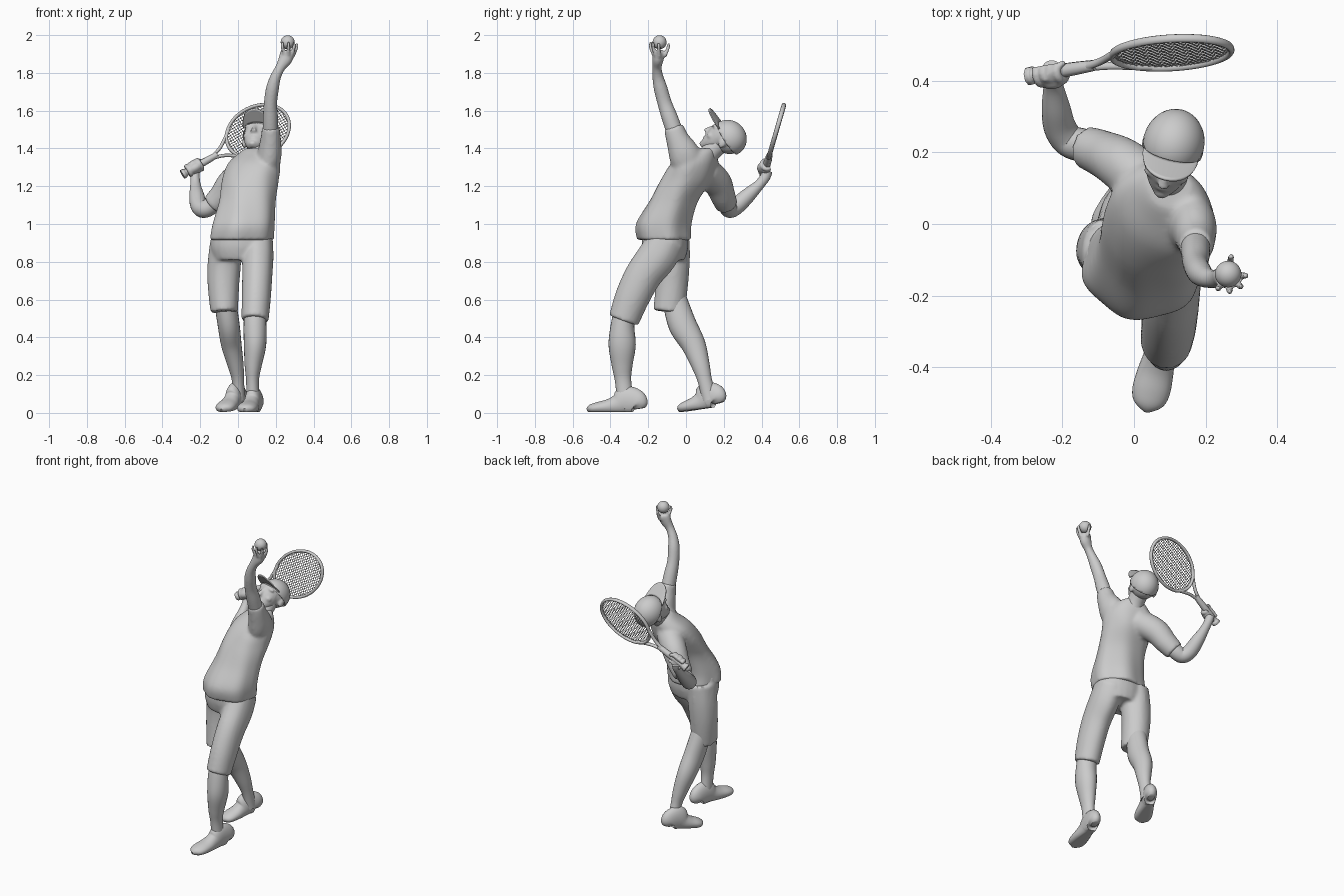
import bpy, bmesh, math
from mathutils import Vector, Matrix, Quaternion

if "Cube" in bpy.data.objects:
    bpy.data.objects.remove(bpy.data.objects["Cube"])

grey = bpy.data.materials.new("plain_grey")
grey.use_nodes = True
GREY = (0.6, 0.6, 0.6, 1)
grey.diffuse_color = GREY
grey.node_tree.nodes["Principled BSDF"].inputs["Base Color"].default_value = GREY


def spline(keys, steps, closed=False):
    """Smooth path through keys of (x, y, z, width, depth, yaw)."""
    k = [list(p) + [0] * (6 - len(p)) for p in keys]
    n, out = len(k), []
    for i in range(n if closed else n - 1):
        pick = [(i + d) % n if closed else min(max(i + d, 0), n - 1) for d in (-1, 0, 1, 2)]
        a, b, c, d = (k[j] for j in pick)
        for s in range(steps):
            t = s / steps
            out.append([0.5 * (2 * q + (r - p) * t + (2 * p - 5 * q + 4 * r - w) * t * t
                               + (3 * q - p - 3 * r + w) * t ** 3) for p, q, r, w in zip(a, b, c, d)])
    return out if closed else out + [k[-1]]


def tube(bm, keys, side=(1, 0, 0), seg=24, steps=5, closed=False, level=False, folds=0):
    """Loft elliptical rings along a path; level keeps the rings horizontal."""
    pts = spline(keys, steps, closed)
    n, rings = len(pts), []
    for i, p in enumerate(pts):
        lo, hi = (i - 1, (i + 1) % n) if closed else (max(i - 1, 0), min(i + 1, n - 1))
        tan = Vector((0, 0, 1)) if level else (Vector(pts[hi][:3]) - Vector(pts[lo][:3])).normalized()
        u = Vector(side)
        u = (u - tan * u.dot(tan)).normalized()
        u = Quaternion(tan, math.radians(p[5])) @ u
        v = tan.cross(u)
        ring = []
        for j in range(seg):
            a = math.tau * j / seg
            f = 1 + folds * math.sin(6 * a) * (1 - i / n)
            ring.append(bm.verts.new(Vector(p[:3]) + f * (u * p[3] * math.cos(a) + v * p[4] * math.sin(a))))
        rings.append(ring)
    for i in range(n if closed else n - 1):
        a, b = rings[i], rings[(i + 1) % n]
        for j in range(seg):
            m = (j + 1) % seg
            bm.faces.new((a[j], a[m], b[m], b[j]))
    if not closed:
        bm.faces.new(rings[0])
        bm.faces.new(rings[-1])


def blob(bm, loc, radii, rot=None):
    m = Matrix.Translation(loc) @ (rot or Matrix()) @ Matrix.Diagonal((*radii, 1))
    return bmesh.ops.create_uvsphere(bm, u_segments=32, v_segments=20, radius=1, matrix=m)["verts"]


def finish(name, bm, matrix=None, fuse=0, smooth=6):
    """Make the object; fuse blends overlapping pieces into one skin."""
    bmesh.ops.recalc_face_normals(bm, faces=bm.faces)
    me = bpy.data.meshes.new(name)
    bm.to_mesh(me)
    bm.free()
    me.materials.append(grey)
    me.shade_smooth()
    me.set_sharp_from_angle(angle=math.radians(50))
    ob = bpy.data.objects.new(name, me)
    bpy.context.collection.objects.link(ob)
    if matrix:
        ob.matrix_world = matrix
    if fuse:
        r = ob.modifiers.new("fuse", "REMESH")
        r.mode, r.voxel_size, r.use_smooth_shade = "VOXEL", fuse, True
        s = ob.modifiers.new("soften", "SMOOTH")
        s.factor, s.iterations = 0.5, smooth
    return ob


# Shirt: leaning, twisted torso with two sleeves
bm = bmesh.new()
tube(bm, [(.02, -.115, .915, .168, .142), (.03, -.118, 1.0, .163, .146), (.05, -.065, 1.12, .148, .13, -8),
          (.065, 0, 1.23, .15, .135, -20), (.085, .045, 1.32, .145, .115, -30),
          (.1, .08, 1.375, .1, .08, -30), (.1, .1, 1.4, .062, .06, -30)], level=True, folds=.035, seg=48)
tube(bm, [(.14, .03, 1.25, .06, .08), (.165, -.005, 1.36, .065, .085), (.173, -.045, 1.45, .054, .062),
          (.173, -.066, 1.515, .046, .052)])
tube(bm, [(.05, .1, 1.28, .08, .08), (-.03, .165, 1.22, .078, .075), (-.085, .195, 1.15, .068, .066),
          (-.135, .215, 1.1, .06, .06)], side=(0, 0, 1))
finish("shirt", bm, fuse=.01, smooth=7)

# Shorts: hips and two loose legs
bm = bmesh.new()
tube(bm, [(.02, -.11, .97, .155, .12), (.02, -.11, .88, .165, .122), (.018, -.11, .81, .145, .105)], level=True)
tube(bm, [(.105, -.1, .92, .08, .1), (.105, -.15, .83, .083, .105), (.102, -.225, .73, .08, .098),
          (.097, -.285, .61, .077, .092), (.09, -.33, .49, .072, .082)], folds=-.02)
tube(bm, [(-.065, -.08, .92, .08, .1), (-.072, -.07, .8, .088, .09), (-.077, -.075, .68, .084, .086),
          (-.073, -.09, .535, .073, .084)], folds=-.02)
finish("shorts", bm, fuse=.01, smooth=6)

# Bare legs
legs = {
    "left_leg": [(.092, -.31, .58, .055, .06), (.09, -.335, .47, .06, .062), (.09, -.338, .36, .059, .072),
                 (.08, -.338, .25, .045, .055), (.077, -.333, .17, .034, .043), (.08, -.32, .06, .036, .045)],
    "right_leg": [(-.07, -.06, .6, .058, .065), (-.05, -.02, .47, .058, .074), (-.035, .04, .36, .054, .064),
                  (-.012, .078, .25, .042, .048), (0, .1, .17, .032, .038), (.003, .125, .07, .034, .04)]}
for name, keys in legs.items():
    bm = bmesh.new()
    tube(bm, keys)
    finish(name, bm)

# Shoes: lofted from heel to toe, flattened underneath, standing on a sole
SHOE = [(0, .02, .05), (.02, .036, .1), (.1, .04, .13), (.28, .042, .14), (.42, .043, .1),
        (.6, .05, .073), (.8, .053, .058), (.93, .042, .045), (1, .012, .025)]
for name, heel, toe in (("left_shoe", Vector((.1, -.245, 0)), Vector((.035, -.52, 0))),
                        ("right_shoe", Vector((.015, .178, .03)), Vector((-.085, -.035, 0)))):
    bm = bmesh.new()
    run = toe - heel
    side = Vector((-run.y, run.x, 0))
    tube(bm, [(t * run.length, 0, h * .45, w, h * .55) for t, w, h in SHOE], side=(0, 1, 0))
    for v in bm.verts:
        v.co.z = max(v.co.z, .004)
    turn = run.to_track_quat("X", "Z").to_matrix().to_4x4()
    finish(name, bm, Matrix.Translation(heel) @ turn)

# Left arm, reaching straight up with an open hand
bm = bmesh.new()
tube(bm, [(.172, -.05, 1.46, .042, .045), (.172, -.085, 1.56, .04, .043), (.172, -.113, 1.64, .035, .038),
          (.183, -.135, 1.72, .034, .036), (.2, -.149, 1.78, .028, .029), (.225, -.154, 1.83, .026, .025),
          (.252, -.148, 1.875, .037, .03), (.26, -.144, 1.91, .034, .03), (.262, -.144, 1.92, .02, .016)])
BALL = Vector((.263, -.14, 1.962))
for deg, reach in ((80, .2), (235, .9), (275, .9), (315, .8), (355, .5)):
    out = Vector((math.cos(math.radians(deg)), math.sin(math.radians(deg)), 0))
    spots = [BALL + out * d + Vector((0, 0, h)) for d, h in
             ((.025, -.075), (.04, -.045), (.049, -.018), (.047, -.008 + .014 * reach))]
    tube(bm, [(*p, r, r) for p, r in zip(spots, (.012, .01, .009, .005))], seg=10)
finish("left_arm", bm, fuse=.006, smooth=3)

# Ball
bm = bmesh.new()
blob(bm, BALL, (.037,) * 3)
finish("ball", bm)

# Right arm, bent behind the back
bm = bmesh.new()
tube(bm, [(-.05, .18, 1.18, .045, .045), (-.13, .215, 1.105, .047, .047), (-.18, .232, 1.078, .046, .046),
          (-.207, .27, 1.098, .045, .045), (-.218, .325, 1.148, .04, .04), (-.225, .385, 1.205, .028, .028),
          (-.228, .42, 1.25, .027, .025), (-.23, .43, 1.28, .028, .028)], side=(0, 0, 1))
finish("right_arm", bm)

# Racket frame of reference: x along the handle, y across the face, z through the strings
u = Vector((.86, .14, .49)).normalized()
n = Vector((0, .96, -.28))
n = (n - u * n.dot(u)).normalized()
v = n.cross(u)
racket = Matrix.Translation((.105, .478, 1.49)) @ Matrix((u, v, n)).transposed().to_4x4()
LONG, WIDE = .176, .136

bm = bmesh.new()
tube(bm, [(LONG * math.cos(a), WIDE * math.sin(a), 0, .012, .009)
          for a in (math.tau * i / 24 for i in range(24))], side=(0, 0, 1), seg=10, steps=3, closed=True)
for s in (-1, 1):
    tube(bm, [(-.27, s * .007, 0, .012, .009), (-.215, s * .026, 0, .011, .009),
              (-.15, s * .07, 0, .011, .009), (-.12, s * .095, 0, .01, .008)], side=(0, 0, 1), seg=10)
finish("racket_frame", bm, racket)

bm = bmesh.new()
tube(bm, [(-.465, 0, 0, .026, .026), (-.45, 0, 0, .026, .026), (-.435, 0, 0, .02, .02),
          (-.33, 0, 0, .02, .02), (-.25, 0, 0, .016, .016)], side=(0, 0, 1), seg=8, steps=3)
finish("racket_handle", bm, racket)

# Strings in both directions, cut to the oval
bm = bmesh.new()
for long, wide, count, swap in ((LONG, WIDE, 20, False), (WIDE, LONG, 26, True)):
    for i in range(1, count):
        c = wide * (2 * i / count - 1)
        h = long * math.sqrt(1 - (c / wide) ** 2)
        ends = [(c, e, 0) if swap else (e, c, 0) for e in (-h, h)]
        tube(bm, [(*p, .0016, .0016) for p in ends], side=(0, 0, 1), seg=6, steps=1)
finish("racket_strings", bm, racket)

# Right hand gripping the handle
bm = bmesh.new()
blob(bm, (-.39, .008, -.012), (.046, .027, .034))
for i in range(4):
    x = -.425 + i * .022
    tube(bm, [(x, .027 * math.cos(a), .027 * math.sin(a), .0125, .0125)
              for a in (math.radians(d) for d in range(150, 421, 45))], side=(1, 0, 0), seg=10)
tube(bm, [(-.4, -.02, -.024, .014, .014), (-.36, -.027, 0, .012, .012), (-.335, -.018, .018, .008, .008)],
     side=(0, 0, 1), seg=10)
finish("right_hand", bm, racket, fuse=.006, smooth=3)

# Neck
bm = bmesh.new()
tube(bm, [(.095, .09, 1.32, .058, .055), (.1, .135, 1.385, .052, .052), (.105, .195, 1.44, .054, .054)])
finish("neck", bm)

# Head tilted back; locally the face looks along -y
head = (Matrix.Translation((.11, .222, 1.457)) @ Matrix.Rotation(math.radians(-14), 4, "Z")
        @ Matrix.Rotation(math.radians(-35), 4, "X"))
bm = bmesh.new()
blob(bm, (0, 0, 0), (.077, .094, .083))
tube(bm, [(0, -.03, .03, .07, .068), (0, -.04, -.03, .067, .068), (0, -.052, -.08, .053, .056),
          (0, -.07, -.112, .03, .035), (0, -.075, -.122, .015, .02)], level=True)
tube(bm, [(0, -.092, .012, .01, .01), (0, -.112, -.022, .012, .012), (0, -.119, -.037, .017, .013),
          (0, -.1, -.05, .012, .01)], level=True, seg=12)
blob(bm, (0, -.099, -.072), (.024, .013, .011))
blob(bm, (0, -.098, -.105), (.02, .014, .015))
for s in (-1, 1):
    blob(bm, (s * .032, -.082, .014), (.03, .016, .012))
    blob(bm, (s * .038, -.072, -.04), (.025, .024, .02))
    blob(bm, (s * .075, .008, -.028), (.012, .02, .03))
finish("head", bm, head, fuse=.006, smooth=4)

# Cap: dome cut along a sloping rim
bm = bmesh.new()
blob(bm, (0, .003, 0), (.086, .1, .094))
bmesh.ops.bisect_plane(bm, geom=bm.verts[:] + bm.edges[:] + bm.faces[:], plane_co=(0, -.08, .025),
                       plane_no=(0, .42, 1), clear_inner=True)
dome = finish("cap_dome", bm, head)
rim = dome.modifiers.new("cloth", "SOLIDIFY")
rim.thickness = .006

# Cap brim: curved tongue arched from side to side
bm = bmesh.new()
ROWS, COLS = 8, 16
grid = []
for r in range(ROWS + 1):
    row = []
    for c in range(COLS + 1):
        a = math.pi * c / COLS
        x = .08 * math.cos(a)
        y = -.035 - (.05 + .085 * r / ROWS) * math.sin(a) ** .8
        row.append(bm.verts.new((x, y, .022 + .028 * r / ROWS * math.sin(a) + .022 * math.sin(a))))
    grid.append(row)
for r in range(ROWS):
    for c in range(1, COLS - 1):
        bm.faces.new((grid[r][c], grid[r][c + 1], grid[r + 1][c + 1], grid[r + 1][c]))
brim = finish("cap_brim", bm, head)
brim.modifiers.new("cloth", "SOLIDIFY").thickness = .007
